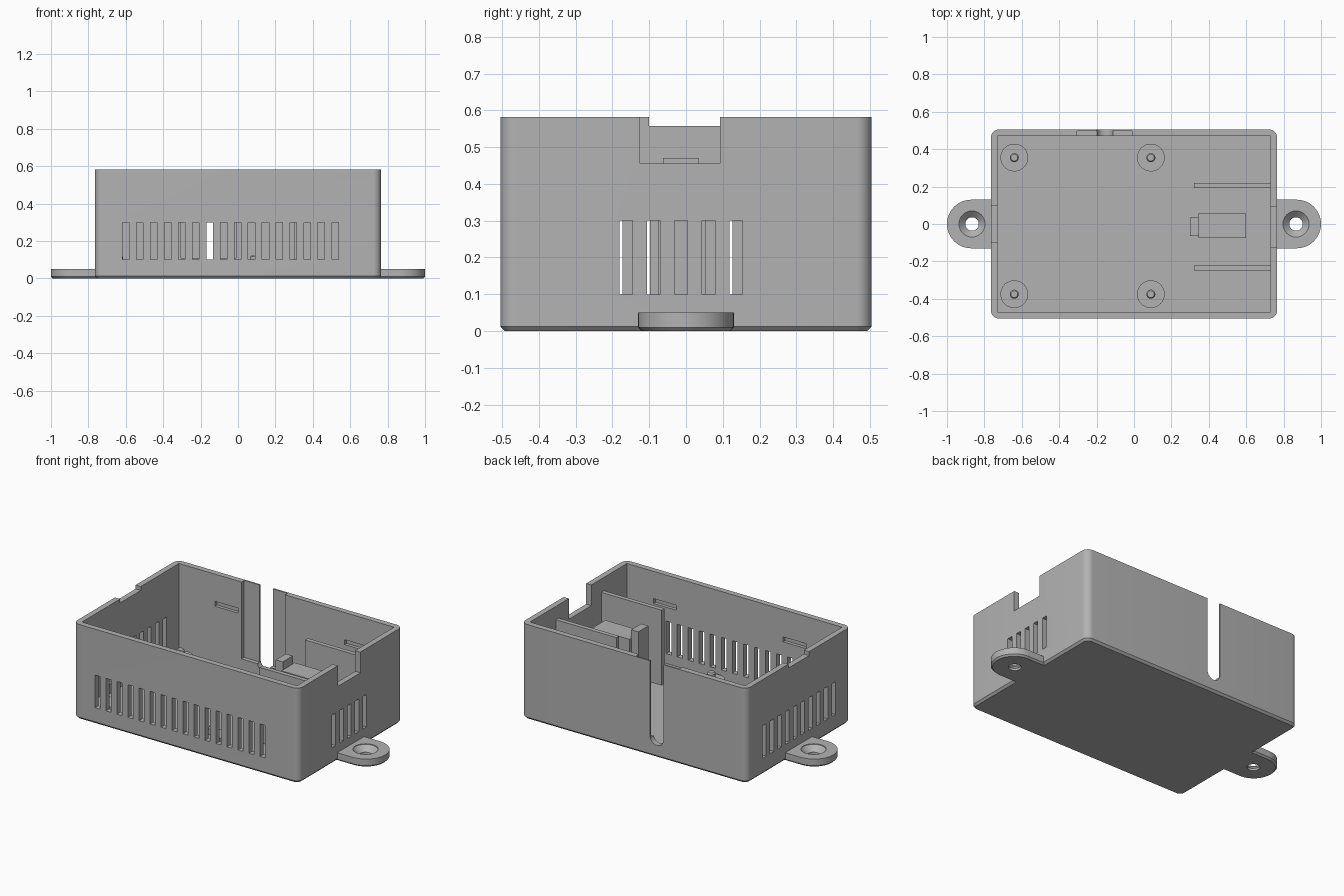
import bpy, bmesh, math
from mathutils import Matrix

if "Cube" in bpy.data.objects:
    bpy.data.objects.remove(bpy.data.objects["Cube"])

grey = bpy.data.materials.new("plain grey")
grey.diffuse_color = (0.45, 0.45, 0.45, 1)
grey.use_nodes = True
grey.node_tree.nodes["Principled BSDF"].inputs["Base Color"].default_value = grey.diffuse_color


def finish(name, bm, smooth=True):
    bmesh.ops.recalc_face_normals(bm, faces=bm.faces)
    me = bpy.data.meshes.new(name)
    bm.to_mesh(me)
    bm.free()
    me.materials.append(grey)
    ob = bpy.data.objects.new(name, me)
    bpy.context.collection.objects.link(ob)
    if smooth:
        shade(ob)
    return ob


def shade(ob):
    bpy.ops.object.select_all(action='DESELECT')
    ob.select_set(True)
    bpy.context.view_layer.objects.active = ob
    bpy.ops.object.shade_smooth_by_angle(angle=math.radians(30))


def loft(bm, layers):
    """Closed solid through a stack of (outline, z) layers."""
    rings = [[bm.verts.new((x, y, z)) for x, y in pts] for pts, z in layers]
    for a, b in zip(rings, rings[1:]):
        for i in range(len(a)):
            j = (i + 1) % len(a)
            bm.faces.new((a[i], a[j], b[j], b[i]))
    bm.faces.new(rings[0][::-1])
    bm.faces.new(rings[-1])


def box(bm, x0, x1, y0, y1, z0, z1):
    loft(bm, [([(x0, y0), (x1, y0), (x1, y1), (x0, y1)], z) for z in (z0, z1)])


def arc(cx, cy, r, a0, a1, n):
    return [(cx + r * math.cos(math.radians(a0 + (a1 - a0) * i / n)),
             cy + r * math.sin(math.radians(a0 + (a1 - a0) * i / n))) for i in range(n + 1)]


def circle(cx, cy, r, n=32):
    return arc(cx, cy, r, 0, 360, n)[:-1]


def rounded(hx, hy, r):
    pts = []
    for sx, sy, a in ((1, 1, 0), (-1, 1, 90), (-1, -1, 180), (1, -1, 270)):
        pts += arc(sx * (hx - r), sy * (hy - r), r, a, a + 90, 8)
    return pts


def cut(ob, bm):
    """Subtract a helper mesh and remove the helper."""
    tool = finish("cutter", bm, False)
    tool.hide_render = True
    mod = ob.modifiers.new("cut", 'BOOLEAN')
    mod.operation, mod.solver, mod.object = 'DIFFERENCE', 'EXACT', tool
    bpy.context.view_layer.objects.active = ob
    bpy.ops.object.modifier_apply(modifier=mod.name)
    bpy.data.objects.remove(tool)


HX, HY, TOP, FLOOR = 0.765, 0.505, 0.582, 0.04
IX, IY = 0.73, 0.47

# Case shell with chamfered base
bm = bmesh.new()
loft(bm, [(rounded(HX - 0.012, HY - 0.012, 0.03), 0), (rounded(HX, HY, 0.042), 0.013),
          (rounded(HX, HY, 0.042), TOP)])
case = finish("case", bm, False)

# Cavity
bm = bmesh.new()
box(bm, -IX, IX, -IY, IY, FLOOR, 0.8)
cut(case, bm)

# Vent slots, rim notches and lid latch pockets
bm = bmesh.new()
W, PITCH = 0.0175, 0.0747
for i in range(16):
    x = -0.60 + i * PITCH
    box(bm, x - W, x + W, -0.6, -0.45, 0.1, 0.3)
for i in range(5):
    y = -0.163 + i * PITCH
    box(bm, 0.7, 0.8, y - W, y + W, 0.1, 0.3)
for i in range(10):
    y = -0.339 + i * PITCH
    box(bm, -0.8, -0.7, y - W, y + W, 0.1, 0.3)
box(bm, 0.7, 0.8, -0.125, 0.093, 0.455, 0.7)
box(bm, -0.8, -0.7, -0.1, 0.1, 0.558, 0.7)
for s in (-1, 1):
    for x in (-0.485, 0.395):
        y0, y1 = sorted((s * 0.45, s * 0.49))
        box(bm, x, x + 0.155, y0, y1, 0.385, 0.415)
# Thinned patch inside the back wall
box(bm, -0.305, -0.01, 0.45, 0.496, 0.11, 0.7)
cut(case, bm)

# Round-ended cable slot in the back wall
bm = bmesh.new()
outline = arc(-0.155, 0.12, 0.045, 180, 360, 16) + [(-0.11, 0.7), (-0.2, 0.7)]
loft(bm, [(outline, -0.6), (outline, -0.44)])
bmesh.ops.transform(bm, matrix=Matrix.Rotation(math.pi / 2, 4, 'X'), verts=bm.verts)
cut(case, bm)
shade(case)


# Mounting lugs with countersunk screw holes
def lug_outline(r):
    return [(0.745, -r)] + arc(0.87, 0, r, -90, 90, 24) + [(0.745, r)]


for side, name in ((1, "right_lug"), (-1, "left_lug")):
    turn = Matrix.Rotation(0 if side > 0 else math.pi, 4, 'Z')
    bm = bmesh.new()
    loft(bm, [(lug_outline(0.12), 0), (lug_outline(0.13), 0.01), (lug_outline(0.13), 0.05)])
    bmesh.ops.transform(bm, matrix=turn, verts=bm.verts)
    lug = finish(name, bm, False)
    bm = bmesh.new()
    loft(bm, [(circle(0.866, 0, r), z) for r, z in
              ((0.036, -0.02), (0.036, 0.014), (0.07, 0.046), (0.07, 0.07))])
    bmesh.ops.transform(bm, matrix=turn, verts=bm.verts)
    cut(lug, bm)
    shade(lug)

# Board standoffs with locating pins
for x in (-0.64, 0.09):
    for y in (-0.375, 0.355):
        bm = bmesh.new()
        loft(bm, [(circle(x, y, r), z) for r, z in
                  ((0.074, FLOOR - 0.01), (0.074, 0.08), (0.024, 0.08),
                   (0.024, 0.117), (0.018, 0.125))])
        finish("standoff", bm)

# Battery guide ribs
for y in (-0.248, 0.192):
    bm = bmesh.new()
    box(bm, 0.32, IX + 0.01, y, y + 0.027, FLOOR - 0.01, 0.5)
    finish("guide_rib", bm, False)

# Support block and its retaining stop
bm = bmesh.new()
box(bm, 0.345, 0.6, -0.075, 0.055, FLOOR - 0.01, 0.42)
finish("support_block", bm, False)
bm = bmesh.new()
box(bm, 0.3, 0.348, -0.063, 0.034, FLOOR - 0.01, 0.47)
finish("retaining_stop", bm, False)
